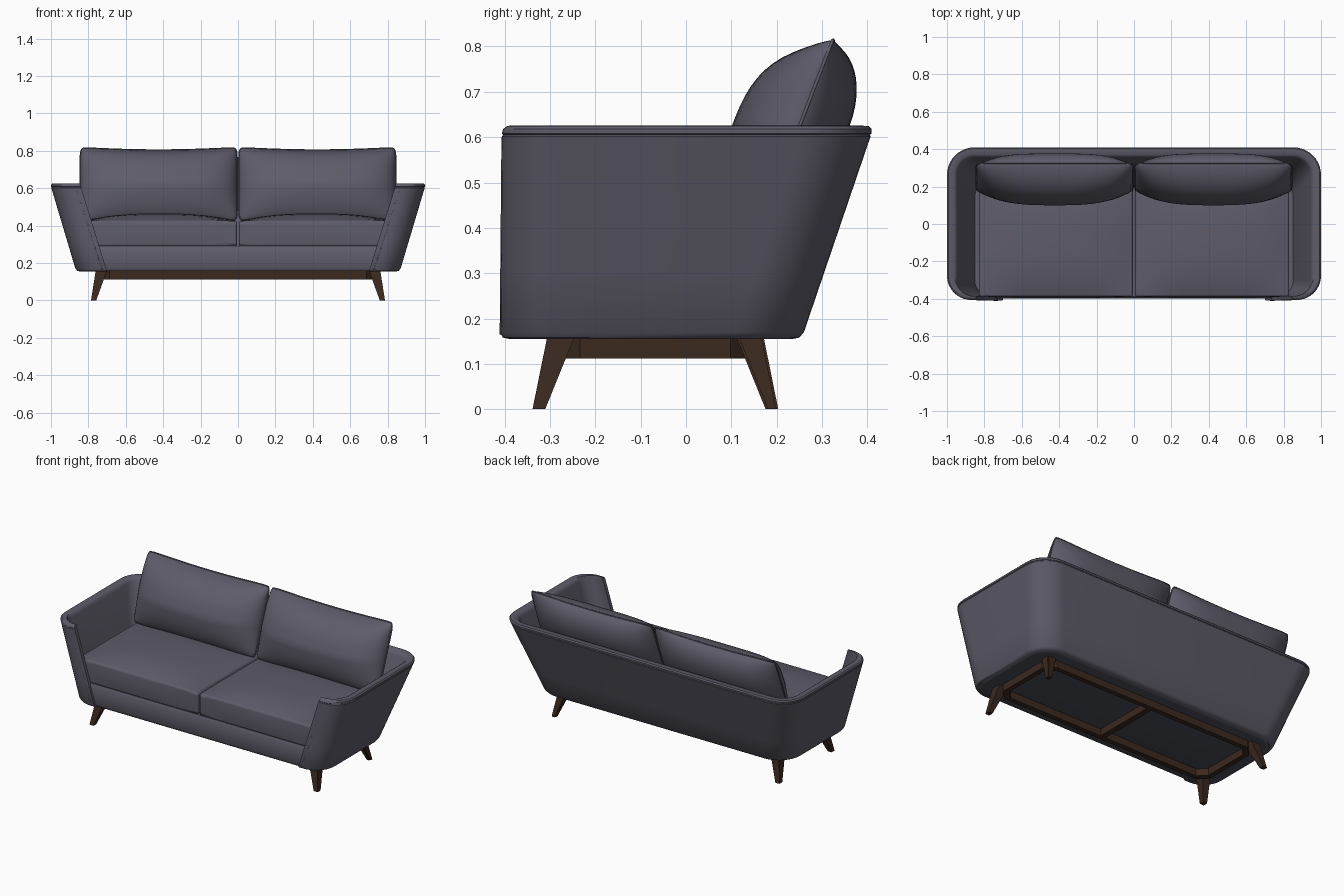
import bpy, bmesh, math

if "Cube" in bpy.data.objects:
    bpy.data.objects.remove(bpy.data.objects["Cube"])


def material(name, rgb):
    m = bpy.data.materials.new(name)
    m.diffuse_color = (*rgb, 1)
    m.use_nodes = True
    m.node_tree.nodes["Principled BSDF"].inputs["Base Color"].default_value = m.diffuse_color
    return m


FABRIC = material("slate fabric", (0.112, 0.107, 0.142))
WOOD = material("dark wood", (0.043, 0.022, 0.0135))
LINING = material("black lining", (0.07, 0.075, 0.1))


def finish(name, bm, *mats, angle=40):
    bmesh.ops.remove_doubles(bm, verts=bm.verts, dist=1e-5)
    bmesh.ops.recalc_face_normals(bm, faces=bm.faces)
    me = bpy.data.meshes.new(name)
    bm.to_mesh(me)
    bm.free()
    ob = bpy.data.objects.new(name, me)
    bpy.context.collection.objects.link(ob)
    for m in mats:
        me.materials.append(m)
    bpy.ops.object.select_all(action='DESELECT')
    ob.select_set(True)
    bpy.context.view_layer.objects.active = ob
    bpy.ops.object.shade_smooth_by_angle(angle=math.radians(angle))
    return ob


def piping(name, pts, radius=0.004, closed=True):
    cu = bpy.data.curves.new(name, 'CURVE')
    cu.dimensions = '3D'
    cu.bevel_depth = radius
    cu.bevel_resolution = 1
    cu.use_fill_caps = True
    sp = cu.splines.new('POLY')
    sp.points.add(len(pts) - 1)
    for p, q in zip(sp.points, pts):
        p.co = (*q, 1)
    sp.use_cyclic_u = closed
    cu.materials.append(FABRIC)
    ob = bpy.data.objects.new(name, cu)
    bpy.context.collection.objects.link(ob)
    bpy.ops.object.select_all(action='DESELECT')
    ob.select_set(True)
    bpy.context.view_layer.objects.active = ob
    bpy.ops.object.convert(target='MESH')


# Flaring footprint shared by the shell and the base, inset by d at height z.
# The wall thins towards the ends that wrap round the arm fronts.
Z0, Z1 = 0.155, 0.625


def outline(z, d, steps=10):
    t = (z - Z0) / (Z1 - Z0)
    X, yb, xe = 0.865 + 0.14 * t, 0.255 + 0.16 * t, 0.70 + 0.145 * t
    yf, rf, rb = -0.41 + 0.004 * t, 0.13, 0.15
    half = [(xe, yf + min(d, 0.022))]
    for r, cy, a0 in ((rf, yf + rf, -90), (rb, yb - rb, 0)):
        for i in range(steps + 1):
            a = math.radians(a0 + 90 * i / steps)
            e = min(d, 0.022 + 0.035 * i / steps) if a0 else d
            half.append((X - r + (r - e) * math.cos(a), cy + (r - e) * math.sin(a)))
    full = half + [(-x, y) for x, y in reversed(half)]
    return [(x, y, z) for x, y in full]


# Shell: arms and back as one wall with a rounded, piped rim
profile = [(0.02, 0.155), (0.006, 0.158), (0, 0.17), (0, 0.3), (0, 0.45), (0, 0.602),
           (0.003, 0.605), (0, 0.608), (0.003, 0.618), (0.012, 0.625), (0.044, 0.6255),
           (0.053, 0.617), (0.055, 0.605), (0.055, 0.4), (0.055, 0.18)]
bm = bmesh.new()
rings = [[bm.verts.new(p) for p in outline(z, d)] for d, z in profile]
n = len(rings[0])
for k, a in enumerate(rings):
    b = rings[(k + 1) % len(rings)]
    for i in range(n - 1):
        bm.faces.new((a[i], a[i + 1], b[i + 1], b[i]))
for i in (0, n - 1):
    bm.faces.new([r[i] for r in rings])
finish("arm_and_back_shell", bm, FABRIC)

# Seams down the arm fronts
for s in (-1, 1):
    piping("arm_front_seam", [(s * 0.728, -0.408, 0.165), (s * 0.866, -0.404, 0.60)],
           radius=0.003, closed=False)

# Base platform with black lining underneath
bm = bmesh.new()
levels = [(0.035, 0.156), (0.018, 0.160), (0.012, 0.172), (0.012, 0.275), (0.02, 0.29)]
rings = [[bm.verts.new(p) for p in outline(z, d)] for d, z in levels]
for a, b in zip(rings, rings[1:]):
    for i in range(n):
        j = (i + 1) % n
        bm.faces.new((a[i], a[j], b[j], b[i]))
bm.faces.new(rings[-1])
bm.faces.new(rings[0]).material_index = 1
finish("base", bm, FABRIC, LINING)


# Seat cushions: crowned boxes with piped edges
def seat(s):
    cx, cy, hx, hy, zb, zt = s * 0.418, -0.0755, 0.412, 0.3125, 0.288, 0.425
    bm = bmesh.new()
    bmesh.ops.create_cube(bm, size=2)
    bmesh.ops.subdivide_edges(bm, edges=bm.edges, cuts=13, use_grid_fill=True)
    for v in bm.verts:
        u, w, h = v.co
        crown = 0.04 * (1 - abs(u) ** 2.5) * (1 - abs(w) ** 3) if h > 0.99 else 0
        belly = 0.006 * (1 - h * h) * (1 - u * u) if w < -0.99 else 0
        v.co = (cx + hx * u, cy + hy * w - belly, zb + (zt - zb) * (h + 1) / 2 + crown)
    ob = finish("seat_cushion", bm, FABRIC)
    bev = ob.modifiers.new("soft edge", 'BEVEL')
    bev.width, bev.segments, bev.limit_method = 0.02, 3, 'ANGLE'
    bev.angle_limit = math.radians(50)
    for z in (zb + 0.008, zt - 0.006):
        loop = []
        for q in range(4):
            sx, sy = ((1, 1), (-1, 1), (-1, -1), (1, -1))[q]
            for i in range(5):
                a = math.radians(q * 90 + i * 22.5)
                loop.append((cx + sx * (hx - 0.026) + 0.02 * math.cos(a),
                             cy + sy * (hy - 0.026) + 0.02 * math.sin(a), z))
        piping("seat_piping", loop)


# Back cushions: leaning pillows, fuller in front than behind
def pillow(s, N=26):
    def pt(u, v, side):
        c = 1 - 0.03 * (u * v) ** 12
        w = v * c
        puff = max(0, (1 - abs(v) ** 3) * (1 - abs(u) ** 3))
        if side < 0:
            off = -0.15 * puff ** 0.5 * (1 + 0.5 * min(v, 0))
        else:
            off = 0.11 * (max(0, 1 - v * v) * (1 - u ** 4)) ** 0.75
        z = 0.622 + 0.196 * w - 0.014 * (1 - u * u) * max(v, 0) ** 3
        return (s * 0.424 + 0.419 * u * c, 0.25 + 0.075 * w + off, z)

    g = [math.sin(math.pi / 2 * (2 * i / N - 1)) for i in range(N + 1)]
    bm = bmesh.new()
    for side in (-1, 1):
        vs = [[bm.verts.new(pt(u, v, side)) for u in g] for v in g]
        for i in range(N):
            for j in range(N):
                bm.faces.new((vs[i][j], vs[i][j + 1], vs[i + 1][j + 1], vs[i + 1][j]))
    finish("back_cushion", bm, FABRIC, angle=60)
    edge = [(u, -1) for u in g[:-1]] + [(1, v) for v in g[:-1]]
    edge += [(-u, -w) for u, w in edge]
    piping("back_cushion_piping", [pt(u, v, -1) for u, v in edge])


for s in (-1, 1):
    seat(s)
    pillow(s)

# Wooden frame ring with cut corners, and a cross bar
CY = -0.0675


def octagon(hx, hy, c):
    q = [(hx, hy - c), (hx - c, hy)]
    q += [(-x, y) for x, y in reversed(q)]
    return q + [(-x, -y) for x, y in q]


bm = bmesh.new()
loops = [[bm.verts.new((x, y + CY, z)) for x, y in octagon(hx, hy, c)]
         for hx, hy, c, z in ((0.746, 0.226, 0.06, 0.112), (0.746, 0.226, 0.06, 0.158),
                              (0.716, 0.196, 0.048, 0.158), (0.716, 0.196, 0.048, 0.112))]
for k in range(4):
    a, b = loops[k], loops[(k + 1) % 4]
    for i in range(8):
        j = (i + 1) % 8
        bm.faces.new((a[i], a[j], b[j], b[i]))
finish("wood_frame", bm, WOOD, angle=30)

bm = bmesh.new()
bmesh.ops.create_cube(bm, size=1)
for v in bm.verts:
    v.co = (v.co.x * 0.035, CY + v.co.y * 0.40, 0.135 + v.co.z * 0.044)
finish("cross_bar", bm, WOOD, angle=30)

# Four splayed, tapering legs
for sx in (-1, 1):
    for sy, name in ((-1, "front_leg"), (1, "back_leg")):
        bm = bmesh.new()
        bmesh.ops.create_cube(bm, size=2)
        for v in bm.verts:
            top = v.co.z > 0
            mx, my, h = (0.731, 0.209, 0.030) if top else (0.772, 0.257, 0.014)
            v.co = (sx * (mx + h * v.co.x), CY + sy * (my + h * v.co.y), 0.158 if top else 0)
        bmesh.ops.bevel(bm, geom=[e for e in bm.edges if abs(e.verts[0].co.z - e.verts[1].co.z) > 0.1],
                        offset=0.005, segments=2, affect='EDGES')
        finish(name, bm, WOOD, angle=30)
